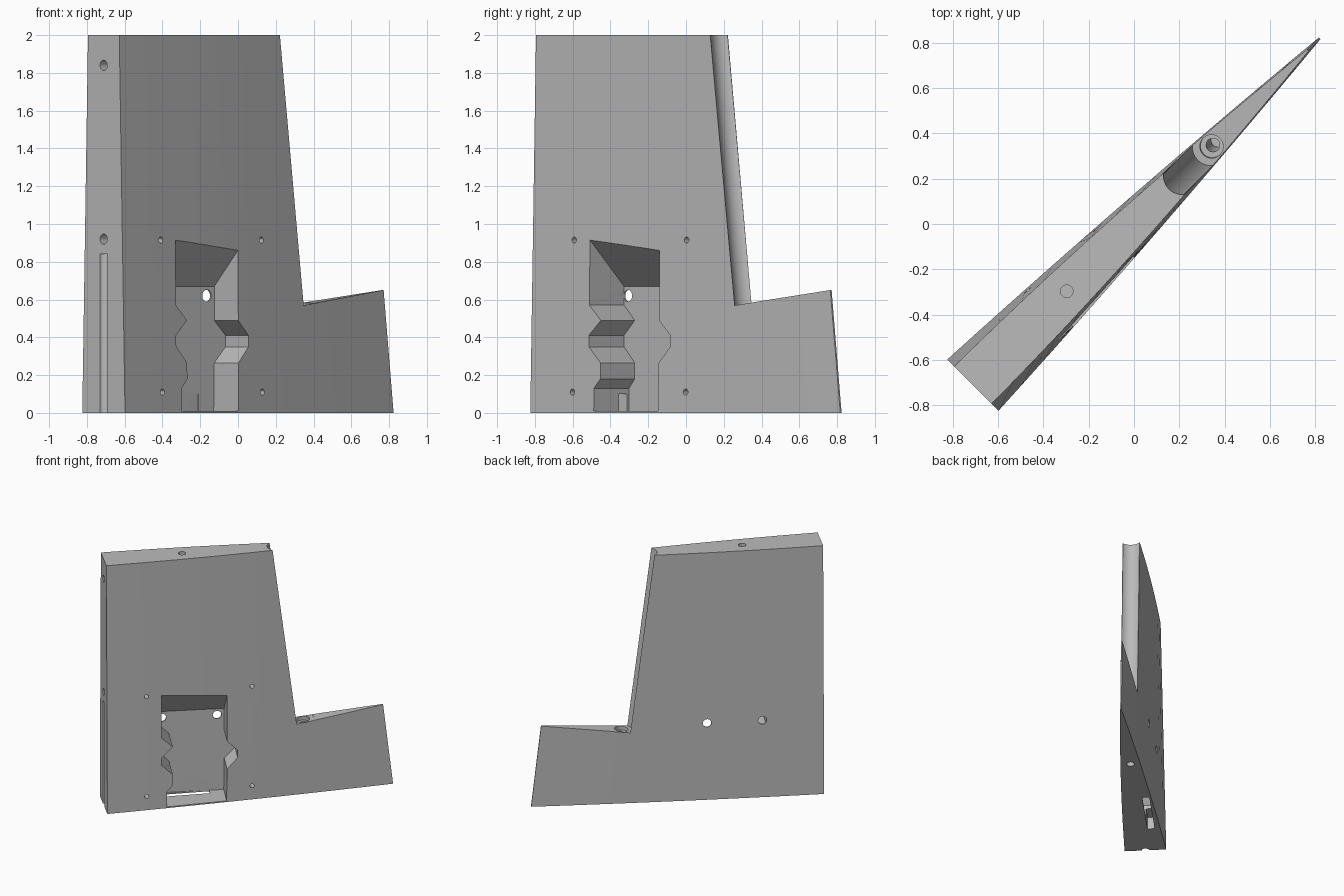
import bpy, bmesh
from math import cos, sin, pi, radians, sqrt

if "Cube" in bpy.data.objects:
    bpy.data.objects.remove(bpy.data.objects["Cube"])

grey = bpy.data.materials.new("plain grey")
grey.use_nodes = True
COLOUR = (0.5, 0.5, 0.5, 1)
grey.diffuse_color = COLOUR
grey.node_tree.nodes["Principled BSDF"].inputs["Base Color"].default_value = COLOUR


# The fin stands diagonally: u runs nose to tail, v across its thickness
def place(u, v, z):
    return ((u + v) / sqrt(2), (u - v) / sqrt(2), z)


def loft(name, ring_a, ring_b):
    """Closed solid between two matching rings of (u, v, z) points."""
    bm = bmesh.new()
    a = [bm.verts.new(place(*p)) for p in ring_a]
    b = [bm.verts.new(place(*p)) for p in ring_b]
    n = len(a)
    for i in range(n):
        j = (i + 1) % n
        bm.faces.new((a[i], a[j], b[j], b[i]))
    bm.faces.new(a[::-1])
    bm.faces.new(b)
    bmesh.ops.recalc_face_normals(bm, faces=bm.faces)
    mesh = bpy.data.meshes.new(name)
    bm.to_mesh(mesh)
    bm.free()
    mesh.materials.append(grey)
    obj = bpy.data.objects.new(name, mesh)
    bpy.context.collection.objects.link(obj)
    return obj


def cut(cutter):
    cutter.hide_render = True
    mod = fin.modifiers.new("cut", 'BOOLEAN')
    mod.operation = 'DIFFERENCE'
    mod.solver = 'EXACT'
    mod.object = cutter
    bpy.context.view_layer.objects.active = fin
    bpy.ops.object.modifier_apply(modifier=mod.name)
    bpy.data.objects.remove(cutter)


def circle(r, n=32):
    return [(r * cos(2 * pi * i / n), r * sin(2 * pi * i / n)) for i in range(n)]


def bore_z(name, u, v, r, z0, z1, lean=0.0):
    """Upright round cutter; lean shifts u per unit of height."""
    cut(loft(name, [(u + a, v + b, z0) for a, b in circle(r)],
             [(u + a + lean * (z1 - z0), v + b, z1) for a, b in circle(r)]))


def bore_v(name, u, z, r, v0, v1):
    cut(loft(name, [(u + a, v0, z + b) for a, b in circle(r, 20)],
             [(u + a, v1, z + b) for a, b in circle(r, 20)]))


def bore_u(name, z, r, u0, u1):
    cut(loft(name, [(u0, a, z + b) for a, b in circle(r)],
             [(u1, a, z + b) for a, b in circle(r)]))


def box(name, u0, u1, v0, v1, z0, z1):
    ring = [(u0, v0), (u1, v0), (u1, v1), (u0, v1)]
    cut(loft(name, [(u, v, z0) for u, v in ring], [(u, v, z1) for u, v in ring]))


# Fin body: tapered, gently bulged plan, ruled from foot to head
NOSE = -1.006


def section(z, steps=14):
    tail = 1.16 - 0.115 * z
    side = []
    for i in range(steps + 1):
        t = i / steps
        half = (0.16 - 0.0215 * z) * (1 - t) + 0.005 * t
        half += (0.012 + 0.006 * z) * 4 * t * (1 - t)
        side.append((NOSE + (tail - NOSE) * t, half))
    return [(u, h, z) for u, h in side] + [(u, -h, z) for u, h in reversed(side)]


fin = loft("fin", section(0), section(2))

# Notch behind the upper part, leaving the low tail
LEAN = -0.126


def floor_z(u):
    return 0.57 + 0.122 * (u - 0.428)


notch = [(0.428, 0.57), (1.4, floor_z(1.4)), (1.4, 2.2), (0.222, 2.2)]
cut(loft("notch_cutter", [(u, -0.3, z) for u, z in notch],
         [(u, 0.3, z) for u, z in notch]))

# Hollow hinge trough and the stepped pin hole at its foot
HINGE = 0.484
foot = [(HINGE + a, b, floor_z(HINGE + a) - 0.001) for a, b in circle(0.085, 48)]
cut(loft("trough_cutter", foot,
         [(u + LEAN * (2.2 - z), v, 2.2) for u, v, z in foot]))
bore_z("pin_seat", HINGE + 0.004, 0, 0.052, 0.545, 0.65, LEAN)
bore_z("pin_hole", HINGE + 0.04, 0, 0.03, 0.3, 0.6, LEAN)

# Rod holes in head and foot, holes and groove along the nose
bore_z("head_hole", -0.42, 0, 0.028, 1.7, 2.1)
bore_z("foot_hole", 0.32, 0, 0.03, -0.1, 0.22)
for z in (0.92, 1.84):
    bore_u("nose_hole", z, 0.027, NOSE - 0.1, NOSE + 0.25)
bore_z("nose_groove", NOSE, 0, 0.028, -0.1, 0.84)

# Pocket: notched side walls, sloping roof, floor following the far skin
low = [(-0.555, 0.01), (-0.555, 0.13), (-0.51, 0.18), (-0.51, 0.265),
       (-0.595, 0.35), (-0.595, 0.41), (-0.51, 0.49), (-0.594, 0.57)]
high = [(-0.1, 0.49), (-0.02, 0.41), (-0.02, 0.35), (-0.1, 0.265), (-0.104, 0.01)]


def skin(u):
    return 0.086 - 0.054 * u


mouth = low + [(-0.594, 0.92), (-0.1, 0.865)] + high
deep = low + [(-0.594, 0.67), (-0.1, 0.67)] + high
K = 1.5  # carry the cutter on past the open face
ring_deep = [(u + 0.013, -skin(u + 0.013), z) for u, z in deep]
ring_mouth = [(u, skin(u) + 0.012, z) for u, z in mouth]
ring_out = [tuple(p + (q - p) * K for p, q in zip(d, m))
            for d, m in zip(ring_deep, ring_mouth)]
cut(loft("pocket_cutter", ring_deep, ring_out))

# Cable slot through the foot and two cable holes through the far skin
box("foot_slot", -0.68, -0.2, -0.1, -0.045, -0.1, 0.1)
for u in (-0.55, -0.14):
    bore_v("cable_hole", u, 0.62, 0.032, -0.3, -0.06)

# Cover screw holes around the pocket
for u in (-0.708, 0.09):
    for z in (0.11, 0.915):
        bore_v("screw_hole", u, z, 0.016, 0.02, 0.3)

# Smooth curved walls, sharp edges kept
bpy.ops.object.select_all(action='DESELECT')
fin.select_set(True)
bpy.context.view_layer.objects.active = fin
bpy.ops.object.shade_smooth_by_angle(angle=radians(25))
